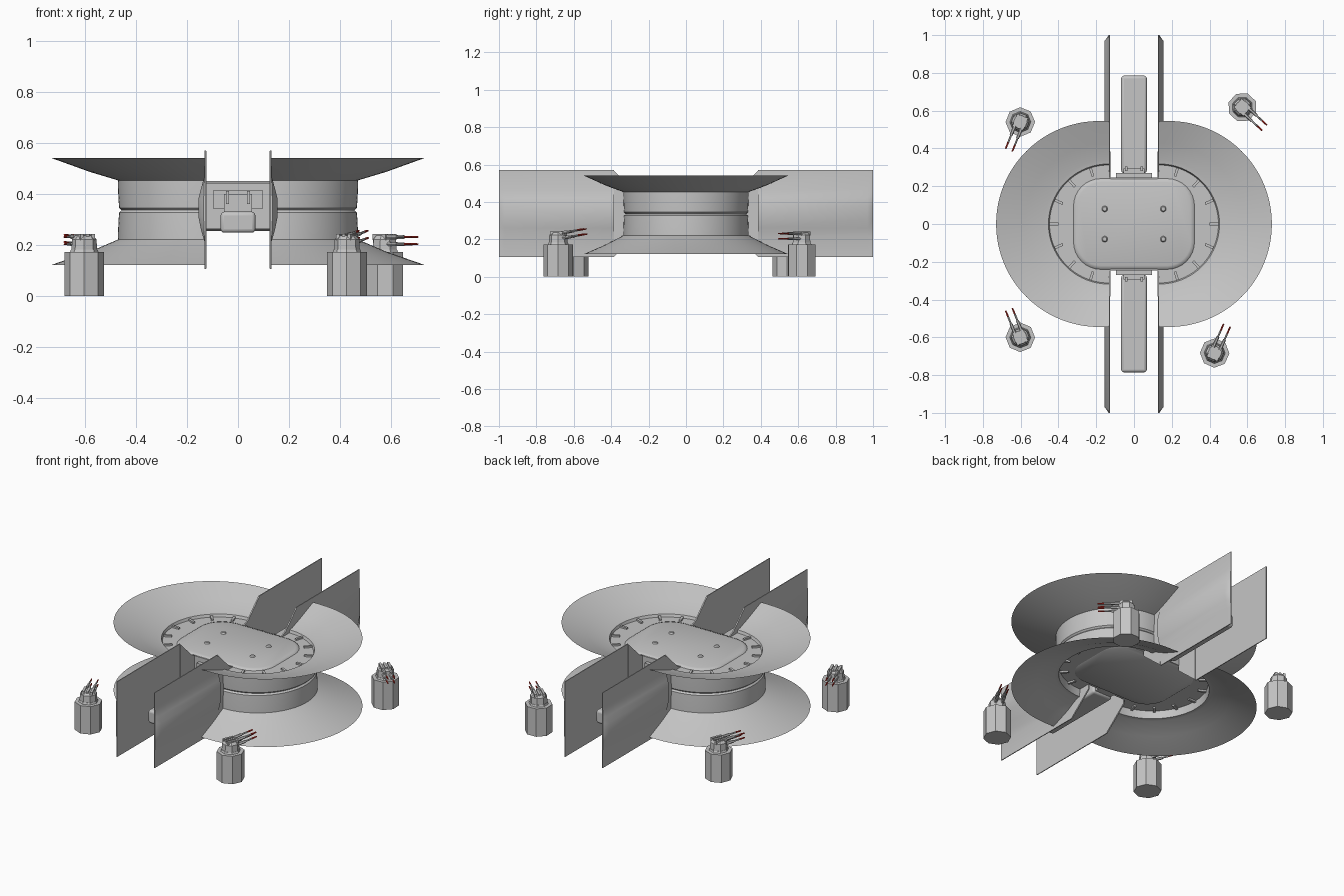
import bpy, bmesh, math
from mathutils import Matrix, Vector

if "Cube" in bpy.data.objects:
    bpy.data.objects.remove(bpy.data.objects["Cube"])


def material(name, rgb):
    m = bpy.data.materials.new(name)
    m.diffuse_color = (*rgb, 1)
    m.use_nodes = True
    m.node_tree.nodes["Principled BSDF"].inputs["Base Color"].default_value = m.diffuse_color
    return m


GREY = material("light grey hull", (0.56, 0.56, 0.56))
RED = material("red barrel tip", (0.6, 0.03, 0.02))


def finish(bm, name, mat=GREY, bevel=0, smooth=30):
    bmesh.ops.remove_doubles(bm, verts=bm.verts, dist=1e-5)
    bmesh.ops.recalc_face_normals(bm, faces=bm.faces)
    me = bpy.data.meshes.new(name)
    bm.to_mesh(me)
    bm.free()
    me.materials.append(mat)
    ob = bpy.data.objects.new(name, me)
    bpy.context.collection.objects.link(ob)
    if bevel:
        b = ob.modifiers.new("bevel", 'BEVEL')
        b.width, b.segments = bevel, 3
    if smooth:
        bpy.ops.object.select_all(action='DESELECT')
        ob.select_set(True)
        bpy.context.view_layer.objects.active = ob
        bpy.ops.object.shade_smooth_by_angle(angle=math.radians(smooth))
    return ob


def box(name, lo, hi, mat=GREY, bevel=0, xf=Matrix()):
    lo, hi = Vector(lo), Vector(hi)
    bm = bmesh.new()
    bmesh.ops.create_cube(bm, size=1)
    for v in bm.verts:
        v.co = xf @ Vector([(lo[i] + hi[i]) / 2 + v.co[i] * (hi[i] - lo[i]) for i in range(3)])
    return finish(bm, name, mat, bevel, 30 if bevel else 0)


def loft(name, rings, mat=GREY, smooth=30):
    """Skin a list of closed rings and cap both ends."""
    bm = bmesh.new()
    rows = [[bm.verts.new(p) for p in r] for r in rings]
    n = len(rows[0])
    for a, b in zip(rows, rows[1:]):
        for i in range(n):
            bm.faces.new((a[i], a[(i + 1) % n], b[(i + 1) % n], b[i]))
    bm.faces.new(rows[0])
    bm.faces.new(rows[-1])
    return finish(bm, name, mat, 0, smooth)


def cylinder(name, r1, r2, z0, z1, sides, xf, mat=GREY, smooth=0):
    ring = lambda r, z: [xf @ Vector((r * math.cos((i + .5) * math.tau / sides),
                                      r * math.sin((i + .5) * math.tau / sides), z))
                         for i in range(sides)]
    return loft(name, [ring(r1, z0), ring(r2, z1)], mat, smooth)


# Half hulls: flared upper and lower flanges around a grooved drum.
# Each profile point is (arc centre x, arc radius, z).
PROFILE = [(.13, 0, .44), (.135, .312, .44), (.135, .318, .456), (.135, .34, .46),
           (.155, .425, .492), (.185, .545, .54), (.155, .425, .486), (.135, .335, .453),
           (.135, .334, .40), (.135, .331, .345), (.135, .322, .336), (.135, .331, .327),
           (.135, .334, .27), (.135, .335, .221), (.155, .425, .174), (.185, .545, .122),
           (.155, .425, .168), (.135, .34, .212), (.135, .318, .214), (.135, .312, .26),
           (.13, 0, .26)]
for s, side in ((1, "right"), (-1, "left")):
    rings = [[(s * .13, -r, z) for c, r, z in PROFILE]]
    for k in range(49):
        t = math.pi * (k / 48 - .5)
        rings.append([(s * (c + r * math.cos(t)), r * math.sin(t), z) for c, r, z in PROFILE])
    rings.append([(s * .13, r, z) for c, r, z in PROFILE])
    loft(side + "_flanged_hull", rings, GREY, 35)
    # Radial ribs on the upper and lower decks
    for k in range(7):
        a = math.radians(-72 + 24 * k)
        xf = Matrix.Translation((s * .135, 0, 0)) @ Matrix.Rotation(a if s > 0 else math.pi - a, 4, 'Z')
        box(side + "_deck_rib", (.265, -.007, .435), (.312, .007, .45), xf=xf)
        box(side + "_belly_rib", (.265, -.007, .25), (.312, .007, .265), xf=xf)

# Central rounded core
def rounded(w, d, r, z):
    pts = []
    for q in range(4):
        cx, cy = ((1, 1), (-1, 1), (-1, -1), (1, -1))[q]
        for k in range(9):
            a = math.pi / 2 * (q + k / 8)
            pts.append((cx * (w - r) + r * math.cos(a), cy * (d - r) + r * math.sin(a), z))
    return pts


loft("central_core", [rounded(.305, .225, .13, .255), rounded(.325, .245, .15, .27),
                      rounded(.325, .245, .15, .432), rounded(.318, .238, .143, .444),
                      rounded(.30, .22, .125, .45)], GREY, 50)
for x in (-.155, .155):
    for y in (-.08, .08):
        cylinder("deck_stud", .017, .011, .448, .458, 12, Matrix.Translation((x, y, 0)))

# Boarding arms, collars and vertical guide plates at front and back
# Guide plate section: (outer x, z)
SECTION = [(.131, .105), (.132, .215), (.145, .26), (.155, .31), (.155, .38),
           (.145, .42), (.133, .465), (.131, .57)]
for d, end in ((-1, "front"), (1, "back")):
    def span(name, x, y0, y1, z0, z1, bevel=0):
        ya, yb = sorted((d * y0, d * y1))
        return box(end + name, (x[0], ya, z0), (x[1], yb, z1), bevel=bevel)

    span("_boarding_arm", (-.068, .068), .27, .785, .248, .33, .014)
    span("_dock_collar", (-.055, .055), .22, .295, .26, .40)
    span("_dock_hood", (-.095, .095), .22, .27, .34, .415)
    span("_dock_base", (-.125, .125), .2, .246, .262, .443)
    for s, side in ((1, "_right"), (-1, "_left")):
        span(side + "_dock_clamp", sorted((s * .035, s * .047)), .28, .305, .36, .412)
        rings = []
        for y, k in ((.385, 1), (.97, 1), (1.0, .15)):
            ring = [(s * (.131 + (x - .131) * k), d * y, z) for x, z in SECTION]
            ring += [(s * .126, d * y, z) for x, z in reversed(SECTION)]
            rings.append(ring)
        loft(end + side + "_guide_plate", rings, GREY, 35)
        # chamfered web joining the plate to the core
        web = [(.24, .23), (.385, .108), (.385, .567), (.275, .46), (.24, .445)]
        loft(end + side + "_plate_web",
             [[(s * x, d * y, z) for y, z in web] for x in (.124, .132)], GREY, 0)


# Four free-standing gun turrets: x, y, heading and pitch in degrees
def turret(name, x, y, heading, pitch):
    base = Matrix.Translation((x, y, 0)) @ Matrix.Rotation(math.radians(heading), 4, 'Z')
    cylinder(name + "_pillar", .078, .078, 0, .172, 8, base)
    cylinder(name + "_turntable", .056, .052, .172, .182, 8, base)
    cylinder(name + "_head", .05, .048, .182, .222, 8, base)
    cylinder(name + "_head_cap", .048, .036, .222, .236, 8, base)
    for o in (-.024, 0, .024):
        box(name + "_head_fin", (-.035, o - .007, .22), (.035, o + .007, .243), xf=base)
    aim = base @ Matrix.Translation((0, 0, .217)) @ Matrix.Rotation(math.radians(-pitch), 4, 'Y')
    for o in (-.019, .019):
        for h in (-.014, .014):
            xf = aim @ Matrix.Translation((0, o, h)) @ Matrix.Rotation(math.pi / 2, 4, 'Y')
            cylinder(name + "_barrel_sleeve", .009, .008, .03, .085, 6, xf)
            cylinder(name + "_barrel", .005, .005, .085, .125, 6, xf)
            cylinder(name + "_barrel_tip", .005, .004, .125, .16, 6, xf, RED)


turret("front_left_turret", -.602, -.60, 112, 0)
turret("front_right_turret", .427, -.683, 66, 9)
turret("back_left_turret", -.602, .54, -112, 3)
turret("back_right_turret", .574, .618, -43, 0)
